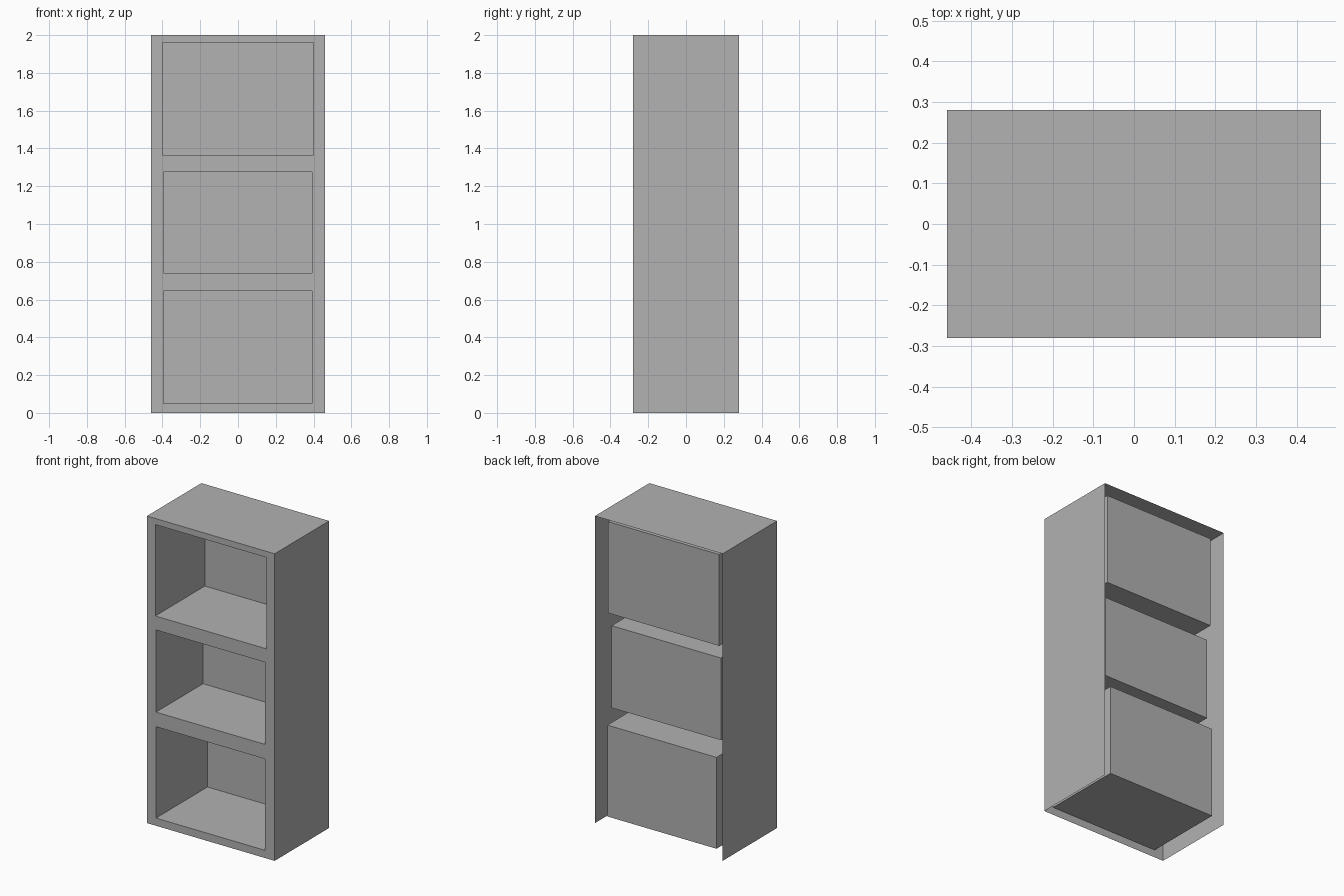
import bpy
import bmesh
from mathutils import Matrix, Vector

if "Cube" in bpy.data.objects:
    bpy.data.objects.remove(bpy.data.objects["Cube"], do_unlink=True)

W, D, H = 0.46, 0.28, 2.0  # half width, half depth, height

# Painted surface
grey = bpy.data.materials.new("cabinet_grey")
grey.use_nodes = True
colour = (0.445, 0.445, 0.445, 1)
grey.diffuse_color = colour
bsdf = grey.node_tree.nodes["Principled BSDF"]
bsdf.inputs["Base Color"].default_value = colour
bsdf.inputs["Roughness"].default_value = 0.8


def finish(name, bm):
    mesh = bpy.data.meshes.new(name)
    bm.to_mesh(mesh)
    bm.free()
    mesh.materials.append(grey)
    obj = bpy.data.objects.new(name, mesh)
    bpy.context.collection.objects.link(obj)
    return obj


def open_box(name, low, high, removed, inward=False):
    """Thin-walled box without the walls that face the removed directions."""
    low, high = Vector(low), Vector(high)
    bm = bmesh.new()
    place = Matrix.Translation((low + high) / 2) @ Matrix.Diagonal((*(high - low), 1))
    bmesh.ops.create_cube(bm, size=1, matrix=place)
    bm.normal_update()
    gone = [f for f in bm.faces if any(f.normal.dot(Vector(d)) > 0.9 for d in removed)]
    bmesh.ops.delete(bm, geom=gone, context='FACES')
    if inward:
        bmesh.ops.reverse_faces(bm, faces=bm.faces[:])
    return finish(name, bm)


FRONT, BACK, DOWN = (0, -1, 0), (0, 1, 0), (0, 0, -1)

# Outer casing: top and two sides, open at the back and underneath
open_box("outer_casing", (-W, -D, 0), (W, D, H), (FRONT, BACK, DOWN))

# Compartments: left edge, right edge, bottom, top, back wall position
compartments = {
    "lower_compartment": (-0.395, 0.392, 0.05, 0.645, 0.25),
    "middle_compartment": (-0.395, 0.392, 0.74, 1.275, 0.205),
    "upper_compartment": (-0.40, 0.40, 1.365, 1.96, 0.23),
}
for name, (x0, x1, z0, z1, back) in compartments.items():
    open_box(name, (x0, -D, z0), (x1, back, z1), (FRONT,), inward=True)

# Front frame: rails between the openings and stiles beside them
frame = bmesh.new()


def panel(x0, x1, z0, z1):
    corners = ((x0, z0), (x1, z0), (x1, z1), (x0, z1))
    frame.faces.new([frame.verts.new((x, -D, z)) for x, z in corners])


level = 0
for x0, x1, z0, z1, back in compartments.values():
    panel(-W, W, level, z0)
    panel(-W, x0, z0, z1)
    panel(x1, W, z0, z1)
    level = z1
panel(-W, W, level, H)
finish("front_frame", frame)
